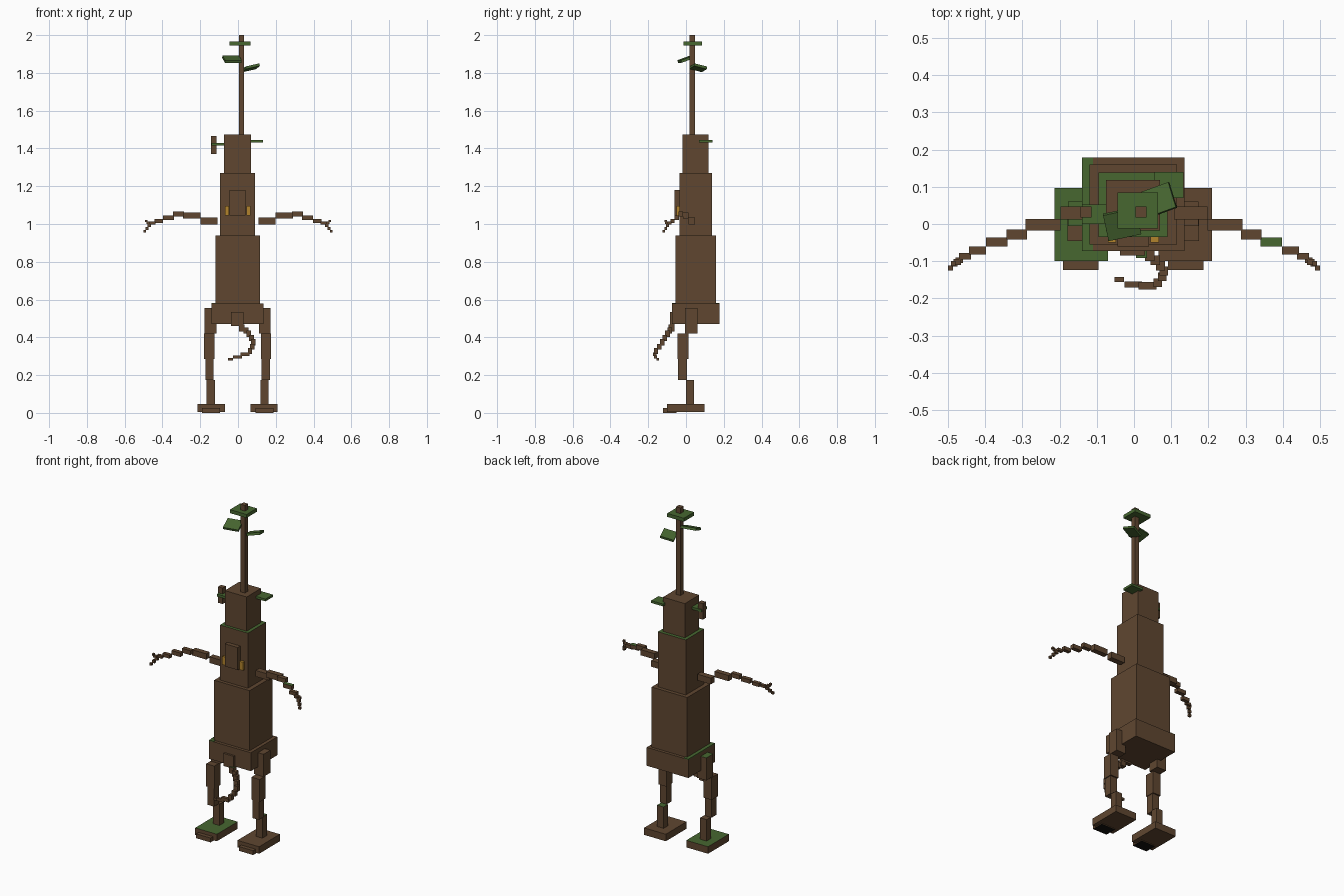
import bpy
from math import radians
from mathutils import Euler


def material(name, rgb):
    m = bpy.data.materials.new(name)
    m.diffuse_color = (*rgb, 1)
    return m


BARK = material("bark brown", (0.115, 0.062, 0.030))
MOSS = material("moss green", (0.063, 0.135, 0.030))
GOLD = material("eye gold", (0.45, 0.23, 0.025))
DARK = material("sole dark", (0.006, 0.005, 0.004))


def box(name, x, y, z, mat=BARK, top=None, bottom=None, rot=None):
    """Box from (min, max) ranges, with optional top and bottom colours."""
    centre = [(r[0] + r[1]) / 2 for r in (x, y, z)]
    half = [abs(r[1] - r[0]) / 2 for r in (x, y, z)]
    corners = [(sx * half[0], sy * half[1], sz * half[2])
               for sz in (-1, 1) for sx, sy in ((-1, -1), (1, -1), (1, 1), (-1, 1))]
    faces = [(3, 2, 1, 0), (4, 5, 6, 7)]
    faces += [(i, (i + 1) % 4, (i + 1) % 4 + 4, i + 4) for i in range(4)]
    mesh = bpy.data.meshes.new(name)
    mesh.from_pydata(corners, [], faces)
    for m in (mat, top or mat, bottom or mat):
        mesh.materials.append(m)
    mesh.polygons[0].material_index = 2
    mesh.polygons[1].material_index = 1
    ob = bpy.data.objects.new(name, mesh)
    ob.location = centre
    if rot:
        ob.rotation_euler = Euler([radians(a) for a in rot], 'XYZ')
    bpy.context.collection.objects.link(ob)
    return ob


def block(name, c, s, **kw):
    """Box from centre and size."""
    return box(name, *[(a - b / 2, a + b / 2) for a, b in zip(c, s)], **kw)


# Body, stacked from hips to head
box("hips", (-0.14, 0.136), (-0.073, 0.178), (0.47, 0.58))
box("hip_moss", (-0.14, -0.11), (-0.073, 0.178), (0.578, 0.583), MOSS)
box("lower_torso", (-0.12, 0.116), (-0.055, 0.16), (0.58, 0.94))
box("upper_torso", (-0.095, 0.09), (-0.035, 0.138), (0.94, 1.27), top=MOSS)
box("head", (-0.075, 0.07), (-0.018, 0.118), (1.27, 1.475))

# Face
box("nose", (-0.045, 0.04), (-0.06, -0.03), (1.045, 1.18))
box("eye_left", (-0.07, -0.048), (-0.05, -0.028), (1.045, 1.095), GOLD)
box("eye_right", (0.045, 0.067), (-0.05, -0.028), (1.045, 1.095), GOLD)

# Sapling on the head with its leaves
box("sapling_stem", (0.004, 0.033), (0.018, 0.047), (1.47, 2.0))
box("top_leaf", (-0.045, 0.065), (-0.012, 0.085), (1.945, 1.966), MOSS)
block("left_leaf", (-0.032, 0.0, 1.873), (0.09, 0.075, 0.014), mat=MOSS, rot=(20, 0, 12))
block("right_leaf", (0.068, 0.065, 1.827), (0.078, 0.072, 0.014), mat=MOSS, rot=(-14, -12, 20))
box("ear_leaf_right", (0.055, 0.133), (0.07, 0.14), (1.432, 1.446), MOSS)
box("ear_leaf_left", (-0.14, -0.07), (0.0, 0.052), (1.415, 1.43), MOSS)
box("ear_twig_left", (-0.144, -0.114), (0.017, 0.047), (1.37, 1.466))

# Arms and hands, mirrored
ARM = [
    ("upper_arm", (0.108, 0.198), (0.012, 0.047), (0.997, 1.034)),
    ("elbow", (0.198, 0.292), (-0.017, 0.014), (1.028, 1.062)),
    ("forearm", (0.287, 0.343), (-0.041, -0.015), (1.04, 1.066)),
    ("lower_forearm", (0.34, 0.398), (-0.061, -0.036), (1.022, 1.046)),
    ("wrist", (0.397, 0.443), (-0.082, -0.06), (1.005, 1.026)),
    ("palm", (0.438, 0.47), (-0.095, -0.078), (0.998, 1.014)),
    ("lower_finger_base", (0.46, 0.48), (-0.105, -0.09), (0.984, 1.0)),
    ("lower_finger_middle", (0.474, 0.49), (-0.114, -0.1), (0.968, 0.985)),
    ("lower_finger_tip", (0.486, 0.5), (-0.125, -0.112), (0.955, 0.969)),
    ("upper_finger_base", (0.465, 0.485), (-0.11, -0.094), (1.0, 1.012)),
    ("upper_finger_tip", (0.48, 0.492), (-0.113, -0.1), (1.01, 1.022)),
]
for name, x, y, z in ARM:
    for side, s in (("right", 1), ("left", -1)):
        mossy = side == "right" and name == "lower_forearm"
        box(f"{name}_{side}", (s * x[0], s * x[1]), y, z, top=MOSS if mossy else None)

# Legs and feet, mirrored about the slightly offset body centre
LEG = [
    ("thigh", (0.112, 0.175), (-0.005, 0.06), (0.42, 0.555), "left"),
    ("knee", (0.123, 0.177), (-0.046, 0.012), (0.285, 0.42), ""),
    ("calf", (0.127, 0.171), (-0.043, 0.004), (0.175, 0.285), "right"),
    ("shin", (0.121, 0.164), (0.0, 0.042), (0.045, 0.175), "right"),
    ("foot", (0.068, 0.212), (-0.1, 0.097), (0.005, 0.047), "left"),
    ("toes", (0.094, 0.189), (-0.123, -0.05), (0.0, 0.026), ""),
]
for name, x, y, z, moss_side in LEG:
    for side, s in (("right", 1), ("left", -1)):
        box(f"{name}_{side}", (s * x[0] - 0.002, s * x[1] - 0.002), y, z,
            top=MOSS if side == moss_side else None,
            bottom=DARK if name == "toes" else None)

# Curling vine hanging from the front of the hips
box("vine_base", (-0.037, 0.03), (-0.085, -0.06), (0.46, 0.535))
VINE = [
    (0.02, -0.077, 0.45, 0.03), (0.042, -0.086, 0.436, 0.026),
    (0.057, -0.097, 0.418, 0.026), (0.071, -0.112, 0.397, 0.025),
    (0.08, -0.126, 0.374, 0.024), (0.076, -0.142, 0.35, 0.023),
    (0.064, -0.158, 0.328, 0.022), (0.036, -0.166, 0.311, 0.02),
    (-0.002, -0.162, 0.296, 0.016), (-0.04, -0.149, 0.285, 0.013),
]
for i, (x, y, z, t) in enumerate(VINE):
    length = (0.048, 0.048, 0.026)[i - 7] if i > 6 else t
    block(f"vine_segment_{i + 1}", (x, y, z), (length, t, t + (0.008 if i < 7 else 0)),
          top=MOSS if i == 0 else None)
